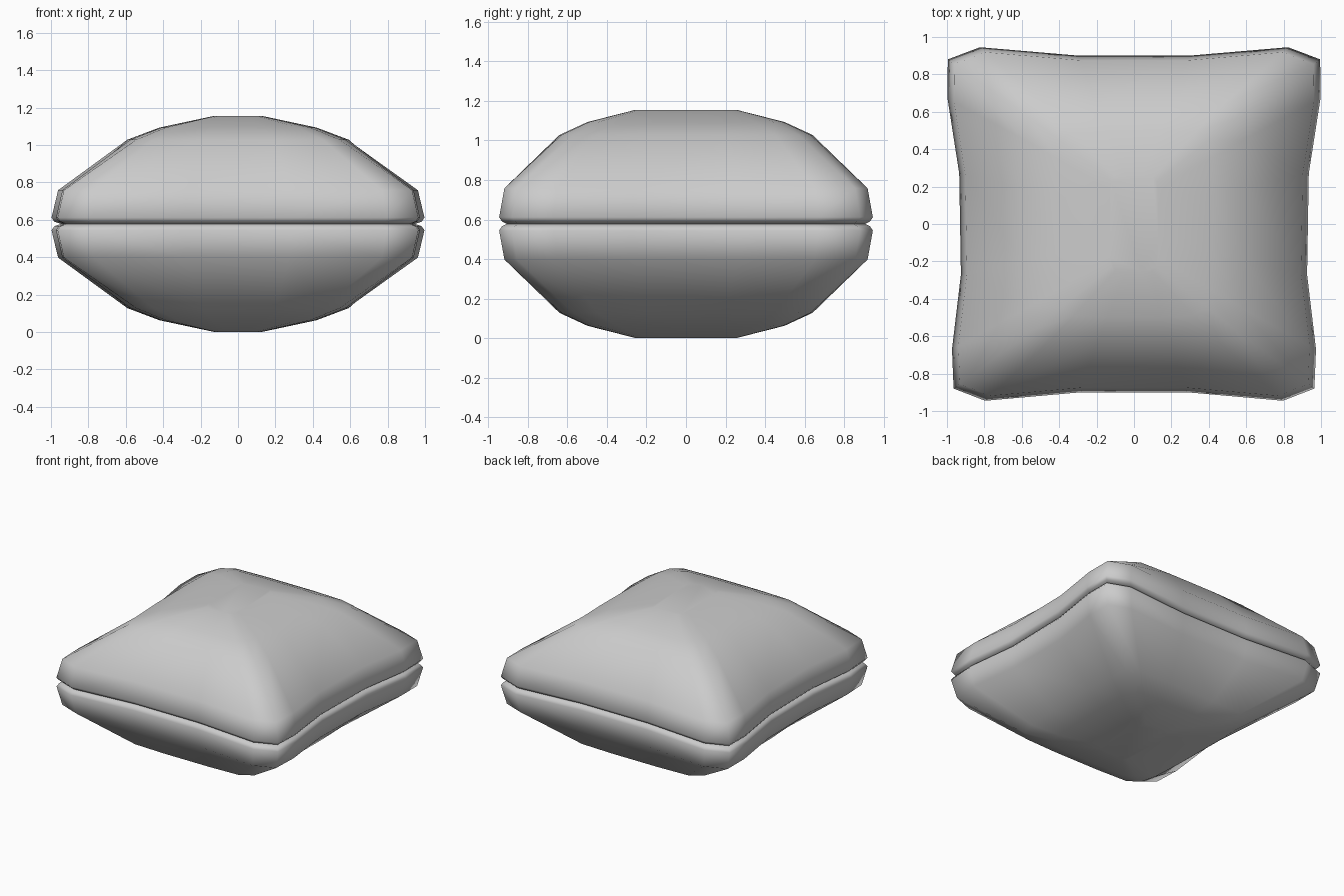
import bpy
import bmesh

cube = bpy.data.objects.get("Cube")
if cube:
    bpy.data.objects.remove(cube, do_unlink=True)

SEAM = 0.578

# Fabric
fabric = bpy.data.materials.new("grey fabric")
fabric.use_nodes = True
GREY = (0.6, 0.6, 0.6, 1)
fabric.diffuse_color = GREY
fabric.node_tree.nodes["Principled BSDF"].inputs["Base Color"].default_value = GREY

# Quarter outlines: pinched hem with pulled-out corners, and the fuller crown
HEM = [(0.93, 0.27), (0.985, 0.67), (0.98, 0.88), (0.81, 0.945), (0.29, 0.9)]
CROWN = [(0.59, 0.2), (0.58, 0.45), (0.55, 0.57), (0.46, 0.63), (0.2, 0.64)]

# Levels of one half: outline, x scale, y scale, height above the seam
LEVELS = [
    (HEM, 0.95, 0.96, 0),
    (HEM, 0.985, 0.985, 0.012),
    (HEM, 1, 1, 0.034),
    (HEM, 0.965, 0.972, 0.18),
    (CROWN, 1, 1, 0.45),
    (CROWN, 0.71, 0.78, 0.515),
    (CROWN, 0.22, 0.4, 0.577),
]


def full_outline(quarter):
    """Mirror a quarter outline into a closed loop."""
    half = quarter + [(-x, y) for x, y in reversed(quarter)]
    return half + [(-x, -y) for x, y in half]


def cushion_half(name, side):
    bm = bmesh.new()
    rings = []
    for outline, sx, sy, h in LEVELS:
        ring = []
        for x, y in full_outline(outline):
            # The back is slightly wider than the front
            taper = 1 + 0.018 * y
            ring.append(bm.verts.new((x * sx * taper, y * sy, SEAM + side * h)))
        rings.append(ring)
    for low, high in zip(rings, rings[1:]):
        for i in range(len(low)):
            j = (i + 1) % len(low)
            bm.faces.new((low[i], low[j], high[j], high[i]))
    bm.faces.new(rings[-1])
    bm.faces.new(rings[0])
    bmesh.ops.recalc_face_normals(bm, faces=bm.faces)
    mesh = bpy.data.meshes.new(name)
    bm.to_mesh(mesh)
    bm.free()
    mesh.materials.append(fabric)
    obj = bpy.data.objects.new(name, mesh)
    bpy.context.collection.objects.link(obj)
    bpy.context.view_layer.objects.active = obj
    obj.select_set(True)
    bpy.ops.object.shade_smooth_by_angle(angle=1.2)
    obj.select_set(False)


# Two padded halves meeting at the seam
cushion_half("cushion_top", 1)
cushion_half("cushion_bottom", -1)
